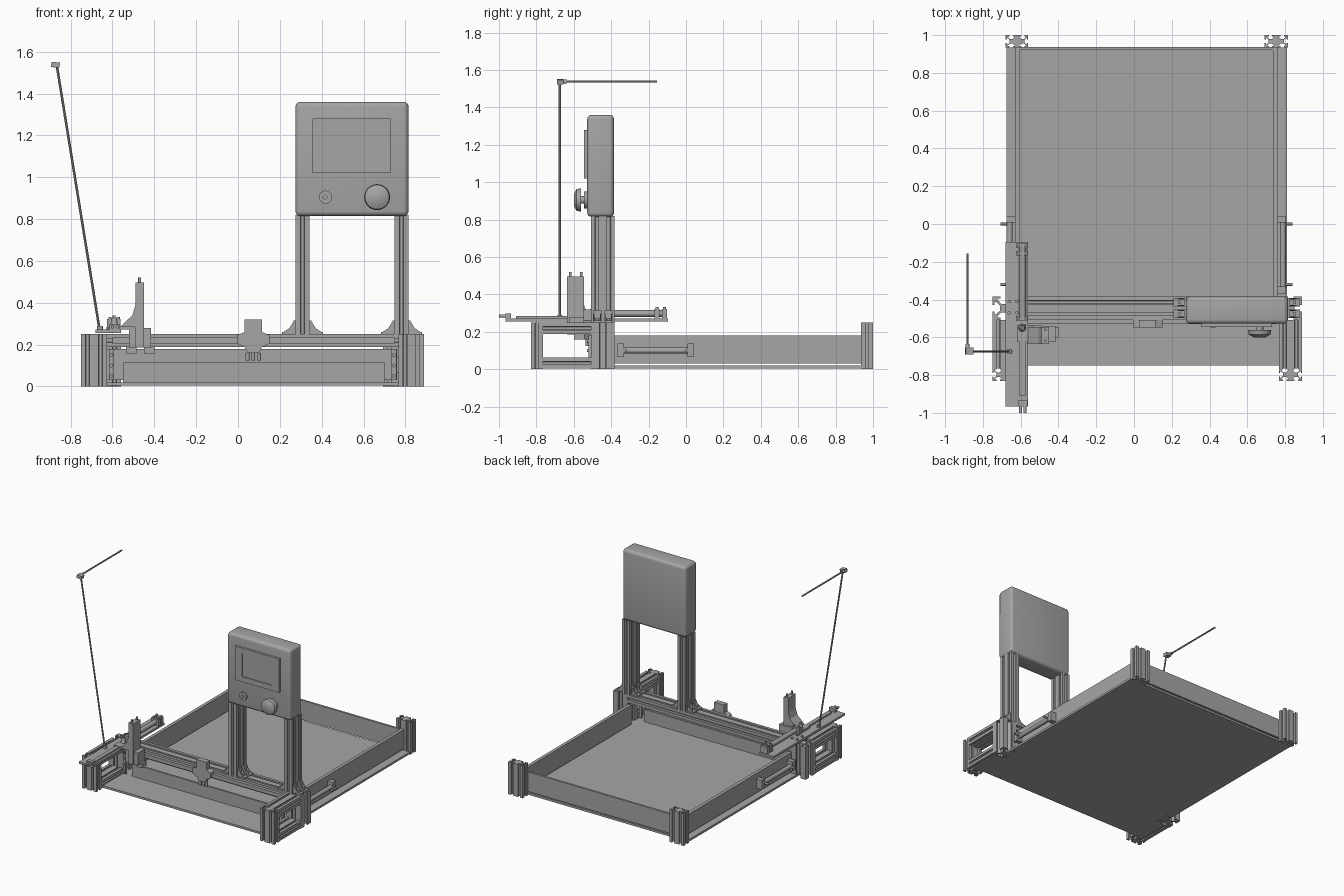
import bpy, bmesh, math
from mathutils import Vector

if "Cube" in bpy.data.objects:
    bpy.data.objects.remove(bpy.data.objects["Cube"])

grey = bpy.data.materials.new("plain grey")
grey.diffuse_color = (0.38, 0.38, 0.38, 1)
grey.use_nodes = True
grey.node_tree.nodes["Principled BSDF"].inputs["Base Color"].default_value = grey.diffuse_color


def finish(name, bm, smooth=False):
    bmesh.ops.recalc_face_normals(bm, faces=bm.faces)
    me = bpy.data.meshes.new(name)
    bm.to_mesh(me)
    bm.free()
    me.materials.append(grey)
    ob = bpy.data.objects.new(name, me)
    bpy.context.collection.objects.link(ob)
    if smooth:
        bpy.ops.object.select_all(action='DESELECT')
        bpy.context.view_layer.objects.active = ob
        ob.select_set(True)
        bpy.ops.object.shade_smooth_by_angle(angle=math.radians(35))
    return ob


def prism(name, pts, axis, a, b):
    """Extrude a 2D outline along an axis from a to b."""
    place = {'x': lambda u, v, t: (t, u, v),
             'y': lambda u, v, t: (u, t, v),
             'z': lambda u, v, t: (u, v, t)}[axis]
    bm = bmesh.new()
    lo = [bm.verts.new(place(u, v, a)) for u, v in pts]
    hi = [bm.verts.new(place(u, v, b)) for u, v in pts]
    bm.faces.new(lo)
    bm.faces.new(hi)
    for i in range(len(pts)):
        j = (i + 1) % len(pts)
        bm.faces.new((lo[i], lo[j], hi[j], hi[i]))
    return finish(name, bm)


def box(name, x0, x1, y0, y1, z0, z1):
    return prism(name, [(x0, y0), (x1, y0), (x1, y1), (x0, y1)], 'z', z0, z1)


def rod(name, p, q, r, r2=None, seg=16):
    p, q = Vector(p), Vector(q)
    d = q - p
    bm = bmesh.new()
    bmesh.ops.create_cone(bm, cap_ends=True, segments=seg, radius1=r,
                          radius2=r if r2 is None else r2, depth=d.length)
    bmesh.ops.rotate(bm, verts=bm.verts, matrix=d.to_track_quat('Z', 'Y').to_matrix())
    bmesh.ops.translate(bm, verts=bm.verts, vec=(p + q) / 2)
    return finish(name, bm, True)


SLOT = [(-.14, 0), (-.14, .1), (-.27, .1), (-.27, .16), (-.12, .32),
        (.12, .32), (.27, .16), (.27, .1), (.14, .1), (.14, 0)]


def extrusion(name, u0, u1, v0, v1, axis, a, b):
    """Slotted aluminium profile; wide sides get two slots."""
    w, h = u1 - u0, v1 - v0
    s = min(w, h)
    pts = []
    corners = [(u0, v0), (u1, v0), (u1, v1), (u0, v1)]
    dirs = [(1, 0), (0, 1), (-1, 0), (0, -1)]
    for (cu, cv), (du, dv), length in zip(corners, dirs, (w, h, w, h)):
        pts.append((cu, cv))
        n = max(1, round(length / s))
        for k in range(n):
            mid = length * (k + .5) / n
            for along, depth in SLOT:
                t, d = mid + along * s, depth * s
                pts.append((cu + du * t - dv * d, cv + dv * t + du * d))
    return prism(name, pts, axis, a, b)


# Tray: floor and walls
box("floor_plate", -.675, .81, -.75, .935, .004, .02)
box("left_wall", -.63, -.605, -.385, .935, .03, .18)
box("right_wall", .735, .76, -.385, .935, .03, .18)
box("back_wall", -.63, .76, .922, .938, .03, .18)
box("front_wall", -.55, .70, -.505, -.49, .02, .115)

# Rear corner posts
extrusion("rear_left_post", -.68, -.56, .935, 1.0, 'z', 0, .25)
extrusion("rear_right_post", .692, .815, .935, 1.0, 'z', 0, .25)

# Front side frames
for side, x0, x1 in (("left", -.75, -.627), ("right", .767, .89)):
    extrusion(side + "_front_post", x0, x1, -.83, -.765, 'z', 0, .25)
    extrusion(side + "_middle_post", x0, x1, -.507, -.383, 'z', 0, .25)
    extrusion(side + "_top_rail", x0, x1, .188, .25, 'y', -.765, -.507)
    extrusion(side + "_bottom_rail", x0, x1, .004, .062, 'y', -.765, -.507)

# Cross beam with guide rail
extrusion("cross_beam", -.507, -.383, .188, .25, 'x', -.627, .767)
box("guide_rail", -.6, .75, -.53, -.507, .205, .233)

# Display uprights and corner brackets
for name, x0, x1 in (("left", .275, .342), ("right", .748, .815)):
    extrusion(name + "_upright", x0, x1, -.507, -.383, 'z', .25, .82)
    for s, x in ((-1, x0), (1, x1)):
        for y in (-.475, -.415):
            base = [(0, 0), (.065, 0), (.065, .01), (.01, .01), (.01, .065), (0, .065)]
            rib = [(.01, .01), (.058, .01), (.03, .028), (.01, .06)]
            prism(name + "_bracket", [(x + s * u, .25 + v) for u, v in base],
                  'y', y - .022, y + .022)
            for e in (-.02, .015):
                prism(name + "_bracket_rib", [(x + s * u, .25 + v) for u, v in rib],
                      'y', y + e, y + e + .005)
            rod(name + "_bracket_bolt", (x + s * .035, y, .258), (x + s * .035, y, .27), .009)

# Display housing with rounded edges
bm = bmesh.new()
bmesh.ops.create_cube(bm, size=1)
bmesh.ops.scale(bm, verts=bm.verts, vec=(.54, .143, .545))
bmesh.ops.translate(bm, verts=bm.verts, vec=(.545, -.4565, 1.0875))
bmesh.ops.bevel(bm, geom=bm.edges[:], offset=.022, segments=4, profile=.5, affect='EDGES')
finish("display_housing", bm, True)

# Screen bezel around a recessed screen
for x0, x1, z0, z1 in ((.355, .73, 1.24, 1.28), (.355, .73, 1.02, 1.06),
                       (.355, .415, 1.06, 1.24), (.67, .73, 1.06, 1.24)):
    box("screen_bezel", x0, x1, -.545, -.52, z0, z1)
box("screen", .415, .67, -.538, -.52, 1.06, 1.24)

# Knob and button
rod("knob_base", (.665, -.52, .905), (.665, -.545, .905), .045, seg=32)
rod("knob_neck", (.665, -.545, .905), (.665, -.565, .905), .02, seg=32)
rod("knob_disc", (.665, -.562, .905), (.665, -.585, .905), .062, .058, seg=32)
rod("knob_cap", (.665, -.585, .905), (.665, -.6, .905), .058, .03, seg=32)
rod("button_ring", (.418, -.52, .905), (.418, -.54, .905), .031, seg=24)
rod("button_cap", (.418, -.54, .905), (.418, -.548, .905), .014, seg=4)

# Centre carriage on the beam
prism("carriage_body", [(-.005, .205), (.03, .188), (.115, .188), (.15, .205),
                        (.15, .245), (.115, .26), (.115, .32), (.03, .32),
                        (.03, .26), (-.005, .245)], 'y', -.548, -.507)
prism("carriage_foot", [(.03, .19), (.045, .16), (.1, .16), (.115, .19)], 'y', -.545, -.51)
for x in (.045, .072, .1):
    rod("carriage_pin", (x, -.527, .16), (x, -.527, .125), .01)

# Long plate over the left frame, with rail and stop pins
box("slide_plate", -.68, -.56, -.965, -.095, .256, .272)
box("slide_rail", -.605, -.575, -.91, -.53, .272, .284)
box("slide_end_block", -.615, -.563, -.965, -.935, .272, .298)
for x in (-.6, -.577):
    rod("slide_pin", (x, -.96, .285), (x, -1.0, .285), .008)

# Slide cylinder with end blocks
rod("slide_cylinder", (-.59, -.51, .298), (-.59, -.11, .298), .018)
for y in (-.5, -.155, -.115):
    box("cylinder_block", -.625, -.562, y - .013, y + .013, .272, .322)
    for x in (-.612, -.572):
        rod("block_bolt", (x, y, .32), (x, y, .332), .008)
for x in (-.66, -.62):
    for y in (-.47, -.41):
        rod("plate_bolt", (x, y, .27), (x, y, .283), .009)

# Vertical actuator
box("actuator_base", -.52, -.415, -.625, -.54, .185, .28)
box("actuator_tower", -.49, -.45, -.635, -.545, .185, .497)
prism("actuator_gusset", [(-.565, .283), (-.49, .283), (-.49, .39), (-.505, .34)],
      'y', -.635, -.545)
box("actuator_shelf", -.62, -.49, -.625, -.535, .272, .287)
for x0 in (-.535, -.45):
    box("actuator_clip", x0, x0 + .05, -.6, -.545, .158, .19)
for y in (-.618, -.56):
    rod("actuator_pin", (-.47, y, .49), (-.47, y, .52), .007)
rod("small_valve", (-.592, -.55, .285), (-.592, -.55, .325), .02, .012)
rod("valve_tip", (-.592, -.55, .32), (-.592, -.55, .34), .007)

# Tall leaning rod with clamp and horizontal arm
rod("mast", (-.66, -.675, .26), (-.867, -.675, 1.54), .006, seg=10)
rod("mast_socket", (-.658, -.675, .268), (-.661, -.675, .288), .014)
prism("mast_clamp", [(-.895, 1.527), (-.855, 1.523), (-.85, 1.547), (-.89, 1.552)],
      'y', -.69, -.655)
rod("arm_collar", (-.882, -.655, 1.538), (-.882, -.635, 1.538), .011)
rod("mast_arm", (-.882, -.66, 1.538), (-.882, -.155, 1.538), .006, seg=10)

# Side cylinders on the outer walls
for side, s, wall in (("left", -1, -.63), ("right", 1, .76)):
    x = wall + s * .028
    rod(side + "_side_cylinder", (x, -.36, .1), (x, .03, .1), .016)
    for y in (-.35, .025):
        a, b = sorted((wall, wall + s * .046))
        box(side + "_cylinder_mount", a, b, y - .018, y + .018, .066, .138)
    for y in (-.32, 0):
        rod(side + "_cylinder_port", (x, y, .1), (x + s * .05, y, .1), .007)
    # Inner bolted strip beside the frame
    xi = -.605 if s < 0 else .745
    box(side + "_mount_strip", xi - .012, xi + .012, -.52, -.507, .03, .18)
    for z in (.05, .1, .15):
        rod(side + "_strip_bolt", (xi, -.52, z), (xi, -.53, z), .009)
